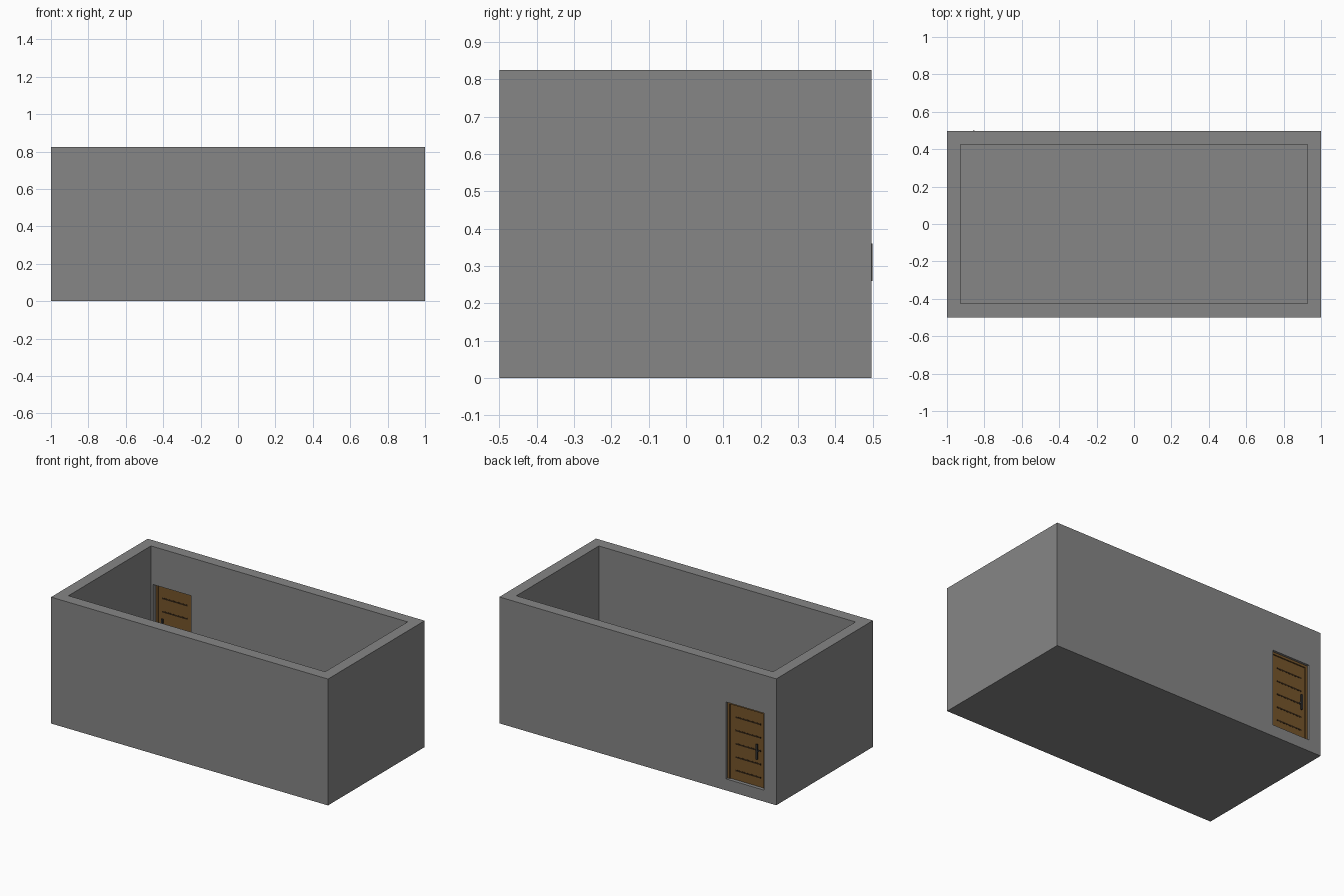
import bpy
import bmesh
from mathutils import Vector

if "Cube" in bpy.data.objects:
    bpy.data.objects.remove(bpy.data.objects["Cube"], do_unlink=True)


def material(name, r, g, b):
    mat = bpy.data.materials.new(name)
    mat.use_nodes = True
    mat.diffuse_color = (r, g, b, 1)
    mat.node_tree.nodes["Principled BSDF"].inputs["Base Color"].default_value = (r, g, b, 1)
    return mat


concrete = material("concrete grey", 0.24, 0.24, 0.24)
wood = material("brown wood", 0.18, 0.09, 0.024)
dark_wood = material("dark groove brown", 0.03, 0.016, 0.006)
metal = material("dark metal", 0.05, 0.05, 0.05)


def box(name, low, high, mat):
    """Axis-aligned box between two corners."""
    low, high = Vector(low), Vector(high)
    bm = bmesh.new()
    bmesh.ops.create_cube(bm, size=1)
    size, centre = high - low, (high + low) / 2
    for v in bm.verts:
        v.co = Vector(a * b for a, b in zip(v.co, size)) + centre
    mesh = bpy.data.meshes.new(name)
    bm.to_mesh(mesh)
    bm.free()
    mesh.materials.append(mat)
    obj = bpy.data.objects.new(name, mesh)
    bpy.context.collection.objects.link(obj)
    return obj


def cut(target, cutter):
    mod = target.modifiers.new("cut", "BOOLEAN")
    mod.operation = "DIFFERENCE"
    mod.solver = "EXACT"
    mod.object = cutter
    cutter.hide_render = True
    bpy.context.view_layer.objects.active = target
    bpy.ops.object.modifier_apply(modifier=mod.name)
    bpy.data.objects.remove(cutter, do_unlink=True)


# Open-topped room with a doorway in the back wall
floor_z = 0.075
x0, x1, door_top = -0.912, -0.638, 0.577
room = box("room_walls", (-1, -0.5, 0), (1, 0.497, 0.825), concrete)
cut(room, box("interior_cutter", (-0.927, -0.425, floor_z), (0.927, 0.426, 1), concrete))
cut(room, box("doorway_cutter", (x0, 0.4, floor_z), (x1, 0.6, door_top), concrete))

# Door frame: two posts and a lintel
fw, fy0, fy1 = 0.015, 0.455, 0.482
box("frame_post_right", (x0, fy0, floor_z), (x0 + fw, fy1, door_top), wood)
box("frame_post_left", (x1 - fw, fy0, floor_z), (x1, fy1, door_top), wood)
box("frame_lintel", (x0 + fw, fy0, door_top - fw), (x1 - fw, fy1, door_top), wood)

# Door leaf
leaf_in, leaf_out = 0.463, 0.474
box("door_leaf", (x0 + fw, leaf_in, floor_z), (x1 - fw, leaf_out, door_top - fw), wood)

# Grooves and handles on both faces of the leaf
handle_x, mid_z = -0.857, 0.31
for side, face, out in (("outer", leaf_out, 1), ("inner", leaf_in, -1)):

    def part(name, xa, xb, near, far, za, zb, mat):
        ya, yb = sorted((face + out * near, face + out * far))
        box(f"{side}_{name}", (xa, ya, za), (xb, yb, zb), mat)

    for i in range(5):
        z = mid_z + (i - 2) * 0.087
        part(f"groove_{i + 1}", -0.872, -0.69, -0.001, 0.001, z - 0.005, z + 0.005, dark_wood)
    part("handle_stem", handle_x - 0.004, handle_x + 0.004, 0, 0.02,
         mid_z - 0.004, mid_z + 0.004, metal)
    part("handle_bar", handle_x - 0.005, handle_x + 0.005, 0.017, 0.026,
         mid_z - 0.05, mid_z + 0.05, metal)
